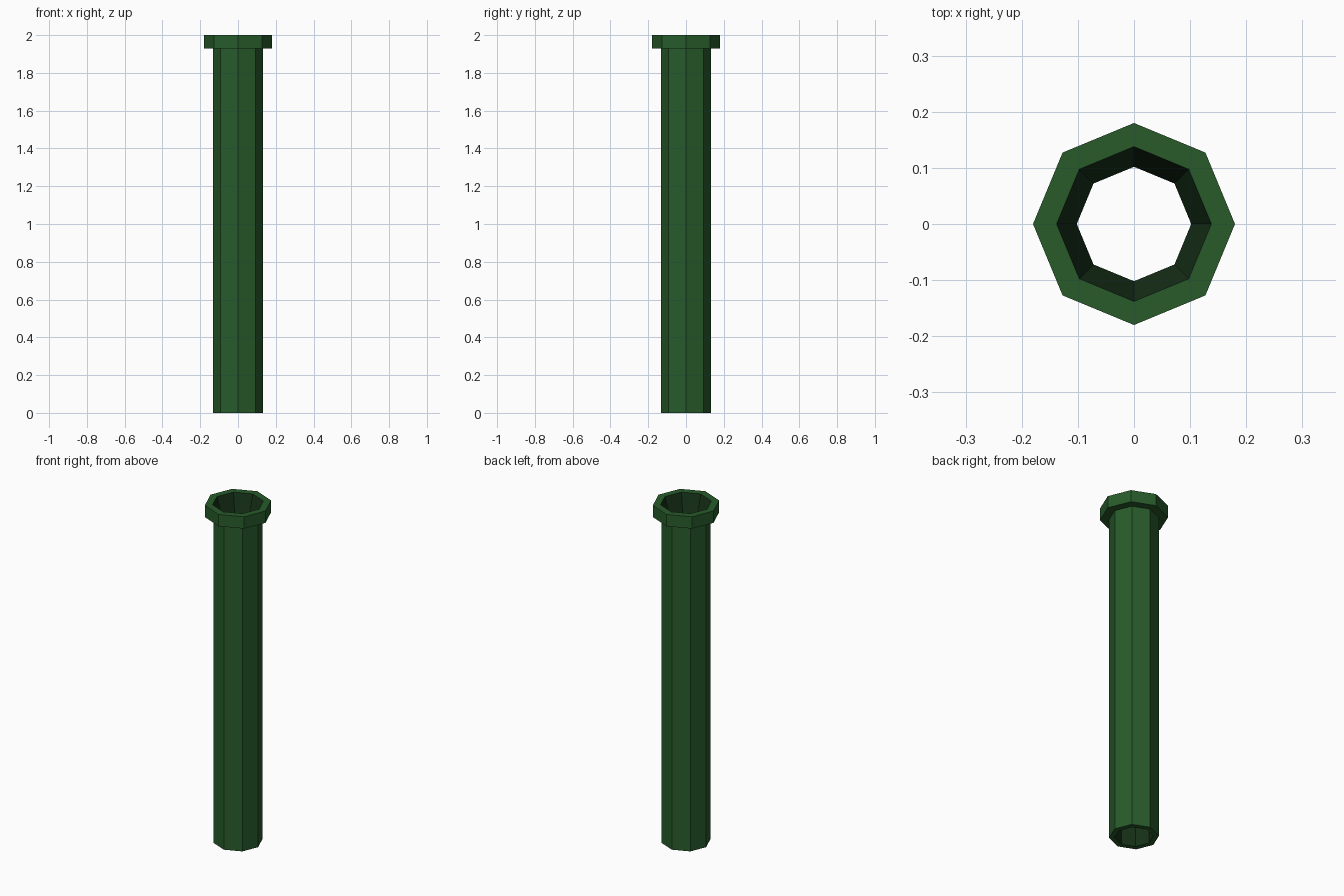
import bpy, bmesh, math

if "Cube" in bpy.data.objects:
    bpy.data.objects.remove(bpy.data.objects["Cube"])

SIDES = 8


def material(name, color):
    m = bpy.data.materials.new(name)
    m.diffuse_color = (*color, 1)
    m.use_nodes = True
    m.node_tree.nodes["Principled BSDF"].inputs["Base Color"].default_value = m.diffuse_color
    return m


# Closed (radius, height) profile: outer wall, lip, funnel mouth, bore
profile = [(0.132, 0), (0.132, 1.93), (0.18, 1.93), (0.18, 2.0),
           (0.138, 2.0), (0.102, 1.88), (0.102, 0)]

bm = bmesh.new()
rings = []
for r, z in profile:
    rings.append([bm.verts.new((r * math.cos(2 * math.pi * i / SIDES),
                                r * math.sin(2 * math.pi * i / SIDES), z))
                  for i in range(SIDES)])

# Bridge consecutive rings; the funnel and bore use the darker green
for k in range(len(rings)):
    a, b = rings[k], rings[(k + 1) % len(rings)]
    for i in range(SIDES):
        j = (i + 1) % SIDES
        f = bm.faces.new((a[i], a[j], b[j], b[i]))
        f.material_index = 1 if k in (4, 5) else 0
bmesh.ops.recalc_face_normals(bm, faces=bm.faces)

mesh = bpy.data.meshes.new("pipe")
bm.to_mesh(mesh)
bm.free()
mesh.materials.append(material("green", (0.021, 0.105, 0.024)))
mesh.materials.append(material("dark_green", (0.008, 0.03, 0.009)))
pipe = bpy.data.objects.new("pipe", mesh)
bpy.context.collection.objects.link(pipe)
